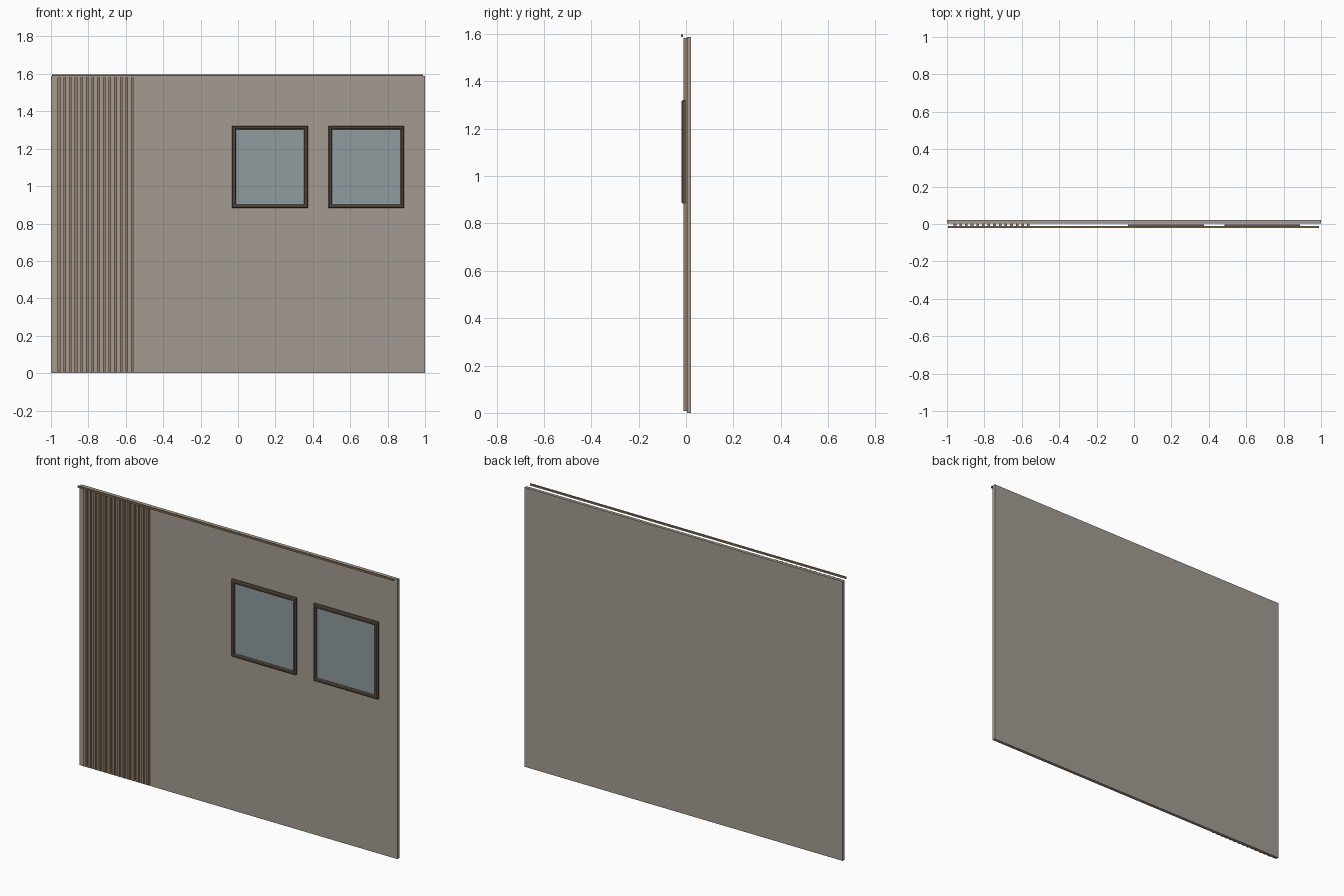
import bpy, bmesh

if "Cube" in bpy.data.objects:
    bpy.data.objects.remove(bpy.data.objects["Cube"])


def material(name, rgb):
    m = bpy.data.materials.new(name)
    m.diffuse_color = (*rgb, 1)
    m.use_nodes = True
    m.node_tree.nodes["Principled BSDF"].inputs["Base Color"].default_value = m.diffuse_color
    return m


WALL = material("wall_paint", (0.37, 0.33, 0.29))
WOOD = material("slat_wood", (0.30, 0.21, 0.13))
DARK = material("frame_wood", (0.13, 0.09, 0.06))
GLASS = material("picture_face", (0.28, 0.33, 0.34))


def finish(name, bm, mat):
    bmesh.ops.recalc_face_normals(bm, faces=bm.faces)
    mesh = bpy.data.meshes.new(name)
    bm.to_mesh(mesh)
    bm.free()
    mesh.materials.append(mat)
    ob = bpy.data.objects.new(name, mesh)
    bpy.context.collection.objects.link(ob)
    return ob


def box(name, x, y, z, mat):
    """Box from (min, max) ranges."""
    bm = bmesh.new()
    bmesh.ops.create_cube(bm, size=1)
    for v in bm.verts:
        for i, (a, b) in enumerate((x, y, z)):
            v.co[i] = a if v.co[i] < 0 else b
    return finish(name, bm, mat)


def frame(name, x, z, profile, mat):
    """Mitred frame: profile is a closed list of (inset, y)."""
    bm = bmesh.new()
    corners = ((0, 0), (1, 0), (1, 1), (0, 1))
    rings = [[bm.verts.new((x[i] + (d, -d)[i], y, z[k] + (d, -d)[k]))
              for i, k in corners] for d, y in profile]
    for n, a in enumerate(rings):
        b = rings[(n + 1) % len(rings)]
        for c in range(4):
            e = (c + 1) % 4
            bm.faces.new((a[c], a[e], b[e], b[c]))
    return finish(name, bm, mat)


# wall panel
box("wall_panel", (-1, 1), (0.004, 0.022), (0, 1.588), WALL)

# vertical slats on the left
for i in range(14):
    cx = -0.957 + i * 0.0302
    box(f"slat_{i + 1}", (cx - 0.007, cx + 0.007), (-0.010, 0.004),
        (0.008, 1.582), WOOD)

# thin rail floating along the top front edge
box("top_rail", (-0.995, 0.99), (-0.022, -0.012), (1.588, 1.597), WOOD)

# two framed panes
PROFILE = [(0, -0.003), (0, -0.013), (0.005, -0.018), (0.014, -0.018),
           (0.019, -0.013), (0.019, -0.003)]
for i, x0 in enumerate((-0.031, 0.484)):
    x, z = (x0, x0 + 0.404), (0.884, 1.321)
    frame(f"frame_{i + 1}", x, z, PROFILE, DARK)
    box(f"pane_{i + 1}", (x[0] + 0.015, x[1] - 0.015), (-0.009, -0.004),
        (z[0] + 0.015, z[1] - 0.015), GLASS)
